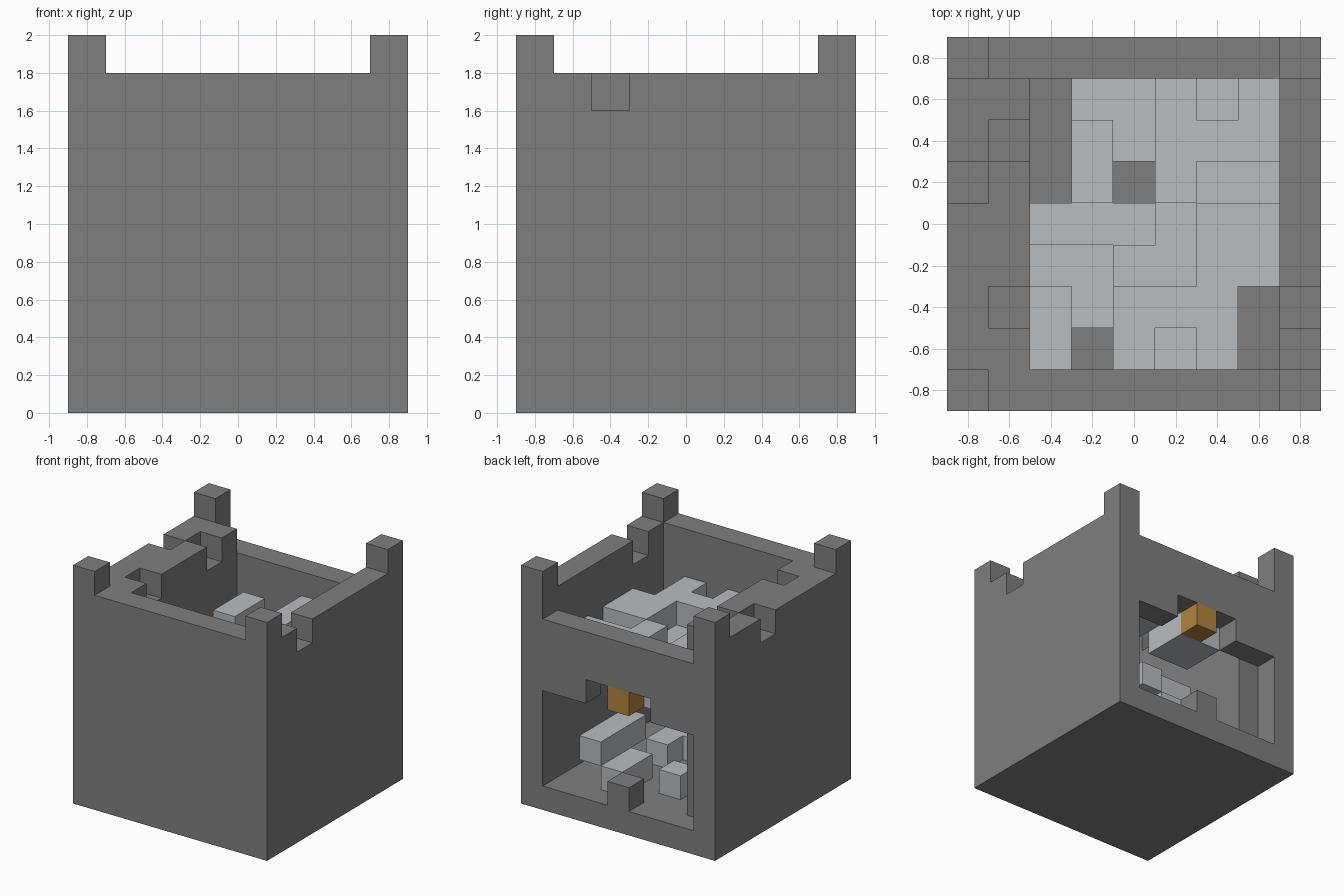
import bpy
import bmesh
from mathutils import Vector

cube = bpy.data.objects.get("Cube")
if cube:
    bpy.data.objects.remove(cube, do_unlink=True)

UNIT = 0.2                # edge of one block
SIDE = 9                  # blocks along x and y
LAST = SIDE - 1
AXES = [Vector((1, 0, 0)), Vector((0, 1, 0)), Vector((0, 0, 1))]


def material(name, rgb):
    mat = bpy.data.materials.new(name)
    mat.use_nodes = True
    mat.diffuse_color = (*rgb, 1)
    mat.node_tree.nodes["Principled BSDF"].inputs["Base Color"].default_value = (*rgb, 1)
    return mat


STONE = material("dark stone grey", (0.212, 0.212, 0.212))
PALE = material("pale blue grey", (0.479, 0.509, 0.527))
AMBER = material("amber", (0.445, 0.231, 0.048))


def box(i, j, k):
    """Set of block cells; each argument is one index or an inclusive (first, last) pair."""
    spans = [range(a[0], a[1] + 1) if isinstance(a, tuple) else (a,) for a in (i, j, k)]
    return {(x, y, z) for x in spans[0] for y in spans[1] for z in spans[2]}


def build(name, cells, mat):
    """Mesh the outer skin of a set of block cells."""
    bm = bmesh.new()
    corners = {}

    def corner(p):
        key = tuple(round(c) for c in p)
        if key not in corners:
            corners[key] = bm.verts.new(
                ((key[0] - SIDE / 2) * UNIT, (key[1] - SIDE / 2) * UNIT, key[2] * UNIT))
        return corners[key]

    for cell in sorted(cells):
        base = Vector(cell)
        for n in range(3):
            a, b, c = AXES[n], AXES[(n + 1) % 3], AXES[(n + 2) % 3]
            for sign in (1, -1):
                if tuple(int(v) for v in base + a * sign) in cells:
                    continue
                start = base + a if sign > 0 else base
                ring = [start, start + b, start + b + c, start + c]
                bm.faces.new([corner(p) for p in ring[::sign]])
    mesh = bpy.data.meshes.new(name)
    bm.to_mesh(mesh)
    bm.free()
    mesh.materials.append(mat)
    obj = bpy.data.objects.new(name, mesh)
    bpy.context.collection.objects.link(obj)
    return obj


full, inner = (0, LAST), (1, LAST - 1)

# Floor slab
build("floor", box(full, full, 0), STONE)

# Outer walls
build("front_wall", box(inner, 0, (1, 8)), STONE)
build("right_wall", box(LAST, full, (1, 8)) - box(LAST, 2, 8), STONE)

# Left wall is two blocks thick, with broken top edge
left = box(0, full, (1, 8)) | box(1, inner, (1, 8))
left -= box(0, 5, 8) | box(1, 2, 8) | box(1, 6, 8)
build("left_wall", left, STONE)

# Back wall is lower and has a wide opening with a raised middle
opening = box(inner, LAST, (1, 4)) | box((3, 5), LAST, 5)
back = (box(inner, LAST, (1, 7)) - opening) | box(4, LAST, 1)
build("back_wall", back, STONE)

# Corner posts
for x, xname in ((0, "left"), (LAST, "right")):
    for y, yname in ((0, "front"), (LAST, "back")):
        build(f"{yname}_{xname}_post", box(x, y, 9), STONE)

# Lamp hanging in the opening
build("lamp", box(4, LAST, 5), AMBER)

# Broken pale canopy, highest layer
canopy = box(3, (5, 6), 6)
canopy |= box(5, (5, 7), 6) | box((6, 7), 6, 6) | box(7, 7, 6)
canopy |= box(4, (1, 2), 6) | box(5, 2, 6) | box(6, (1, 4), 6) | box(7, (3, 4), 6)
build("upper_canopy", canopy, PALE)

# Middle layer of the canopy
middle = box((3, 4), (6, 7), 5) | box((6, 7), 5, 5)
middle |= box(5, (3, 4), 5) | box(4, 3, 5) | box(5, 1, 5)
build("middle_canopy", middle, PALE)

# Lower ledges
build("lower_canopy", box((2, 4), 4, 4), PALE)
build("side_ledge", box((2, 3), 3, 3) | box(3, 2, 3), PALE)
build("low_ledge", box(2, (1, 2), 2), PALE)

# Rubble near the floor
build("raised_beam", box(6, (5, 7), 2), PALE)
build("floor_beam", box(5, (6, 7), 1), PALE)
build("floor_block", box(3, 6, 1), PALE)
build("inner_rubble", box((4, 5), 3, 1) | box(5, 4, 1), PALE)
